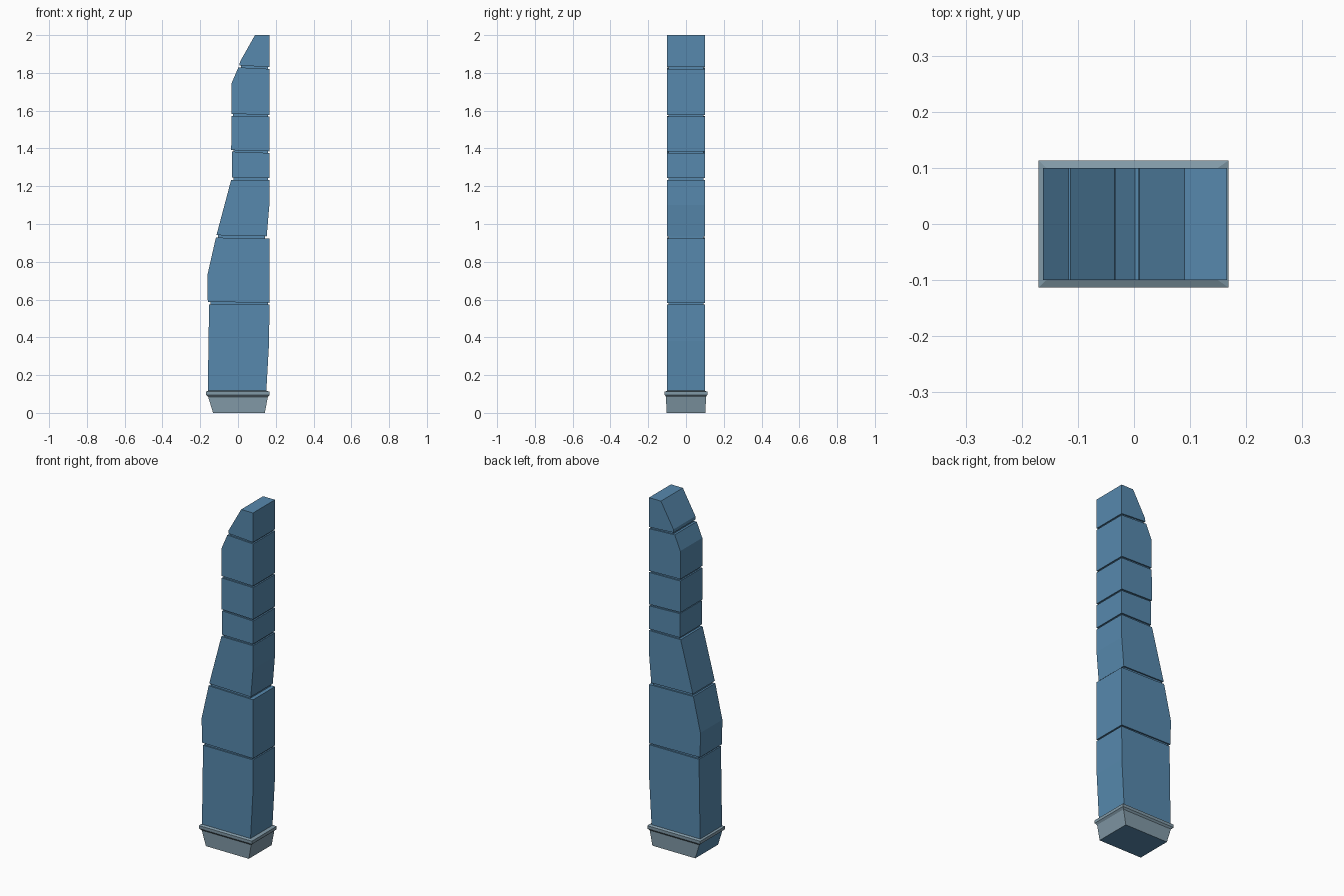
import bpy, bmesh

if "Cube" in bpy.data.objects:
    bpy.data.objects.remove(bpy.data.objects["Cube"])


def material(name, rgb):
    m = bpy.data.materials.new(name)
    m.diffuse_color = (*rgb, 1)
    m.use_nodes = True
    m.node_tree.nodes["Principled BSDF"].inputs["Base Color"].default_value = m.diffuse_color
    return m


BLUE = material("tower blue", (0.095, 0.25, 0.42))
GREY = material("base grey", (0.22, 0.32, 0.385))


def make(name, bm, *mats):
    bmesh.ops.recalc_face_normals(bm, faces=bm.faces)
    me = bpy.data.meshes.new(name)
    bm.to_mesh(me)
    bm.free()
    ob = bpy.data.objects.new(name, me)
    bpy.context.collection.objects.link(ob)
    for m in mats:
        me.materials.append(m)
    return ob


def block(name, left, right, half_depth=0.1):
    """Extrude an (x, z) outline along y; both sides listed bottom to top."""
    bm = bmesh.new()
    outline = right + left[::-1]
    f = bm.faces.new([bm.verts.new((x, -half_depth, z)) for x, z in outline])
    ext = bmesh.ops.extrude_face_region(bm, geom=[f])["geom"]
    for v in ext:
        if isinstance(v, bmesh.types.BMVert):
            v.co.y = half_depth
    return make(name, bm, BLUE)


# Stacked blocks: left outline, right outline
R = 0.166
BLOCKS = [
    ([(-0.16, 0.117), (-0.153, 0.575)],
     [(0.15, 0.117), (0.165, 0.38), (R, 0.575)]),
    ([(-0.16, 0.588), (-0.162, 0.73), (-0.117, 0.928)],
     [(R, 0.583), (R, 0.73), (R, 0.922)]),
    ([(-0.114, 0.941), (-0.036, 1.234)],
     [(0.152, 0.935), (R, 1.1), (R, 1.234)]),
    ([(-0.031, 1.245), (-0.031, 1.383)], [(R, 1.243), (R, 1.376)]),
    ([(-0.036, 1.391), (-0.034, 1.572)], [(R, 1.385), (R, 1.569)]),
    ([(-0.034, 1.583), (-0.034, 1.745), (0.002, 1.829)],
     [(R, 1.578), (R, 1.745), (R, 1.821)]),
    ([(0.008, 1.84), (0.01, 1.858), (0.09, 2.0)],
     [(R, 1.83), (R, 2.0)]),
]
for i, (left, right) in enumerate(BLOCKS):
    block(f"tower_block_{i + 1}", left, right)

# Recessed joints in the seams between the blocks
for i, (a, b) in enumerate(zip(BLOCKS, BLOCKS[1:])):
    xl = max(a[0][-1][0], b[0][0][0]) + 0.008
    xr = min(a[1][-1][0], b[1][0][0]) - 0.008
    block(f"joint_{i + 1}", [(xl, a[0][-1][1] - 0.01), (xl, b[0][0][1] + 0.01)],
          [(xr, a[1][-1][1] - 0.01), (xr, b[1][0][1] + 0.01)], 0.092)

# Flared base with a lip; its left wall and underside are blue
RINGS = [(-0.132, 0.142, 0.104, 0), (-0.158, 0.158, 0.105, 0.085),
         (-0.17, 0.168, 0.113, 0.095), (-0.17, 0.168, 0.113, 0.112),
         (-0.155, 0.148, 0.099, 0.118)]
bm = bmesh.new()
rings = [[bm.verts.new(p) for p in ((l, -d, z), (r, -d, z), (r, d, z), (l, d, z))]
         for l, r, d, z in RINGS]
for lo, hi in zip(rings, rings[1:]):
    for k in range(4):
        n = (k + 1) % 4
        face = bm.faces.new((lo[k], lo[n], hi[n], hi[k]))
        face.material_index = 1 if k == 3 and lo is rings[0] else 0
bm.faces.new(rings[0][::-1]).material_index = 1
bm.faces.new(rings[-1])
make("base", bm, GREY, BLUE)
